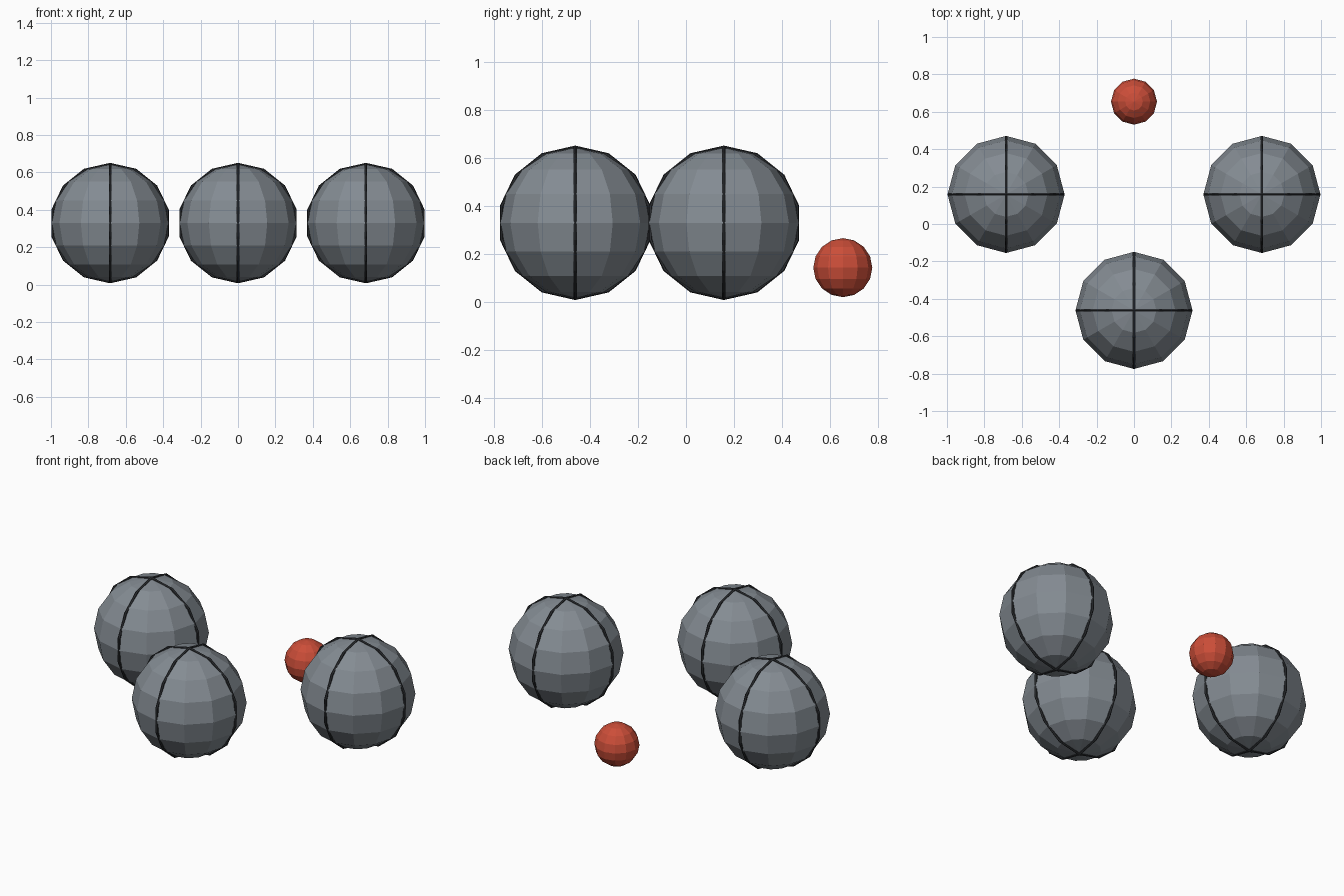
import bpy
import math

cube = bpy.data.objects.get("Cube")
if cube:
    bpy.data.objects.remove(cube, do_unlink=True)


def make_material(name, color):
    mat = bpy.data.materials.new(name)
    mat.use_nodes = True
    mat.diffuse_color = (*color, 1)
    node = next(n for n in mat.node_tree.nodes if n.type == "BSDF_PRINCIPLED")
    node.inputs["Base Color"].default_value = (*color, 1)
    return mat


steel = make_material("steel_grey", (0.23, 0.26, 0.29))
dark = make_material("dark_groove", (0.025, 0.028, 0.032))
red = make_material("red_wood", (0.60, 0.075, 0.04))


def finish(name, mat):
    obj = bpy.context.object
    obj.name = name
    obj.data.materials.append(mat)
    bpy.ops.object.shade_flat()
    return obj


def add_ball(name, radius, location, mat):
    bpy.ops.mesh.primitive_uv_sphere_add(
        segments=12, ring_count=8, radius=radius, location=location)
    return finish(name, mat)


def add_band(name, location, turn):
    # Upright hoop with a corner at the pole
    bpy.ops.mesh.primitive_torus_add(
        major_segments=14, minor_segments=6, major_radius=0.314,
        minor_radius=0.008, location=location,
        rotation=(0, math.pi / 2, turn))
    return finish(name, dark)


# Three metal balls, each with two crossing bands
centres = {"left": (0.684, 0.158), "right": (-0.684, 0.158), "front": (0, -0.462)}
for side, (x, y) in centres.items():
    spot = (x, y, 0.329)
    add_ball(side + "_ball", 0.313, spot, steel)
    add_band(side + "_band_lengthwise", spot, 0)
    add_band(side + "_band_crosswise", spot, math.pi / 2)

# Small target ball
add_ball("target_ball", 0.123, (0, 0.654, 0.142), red)
